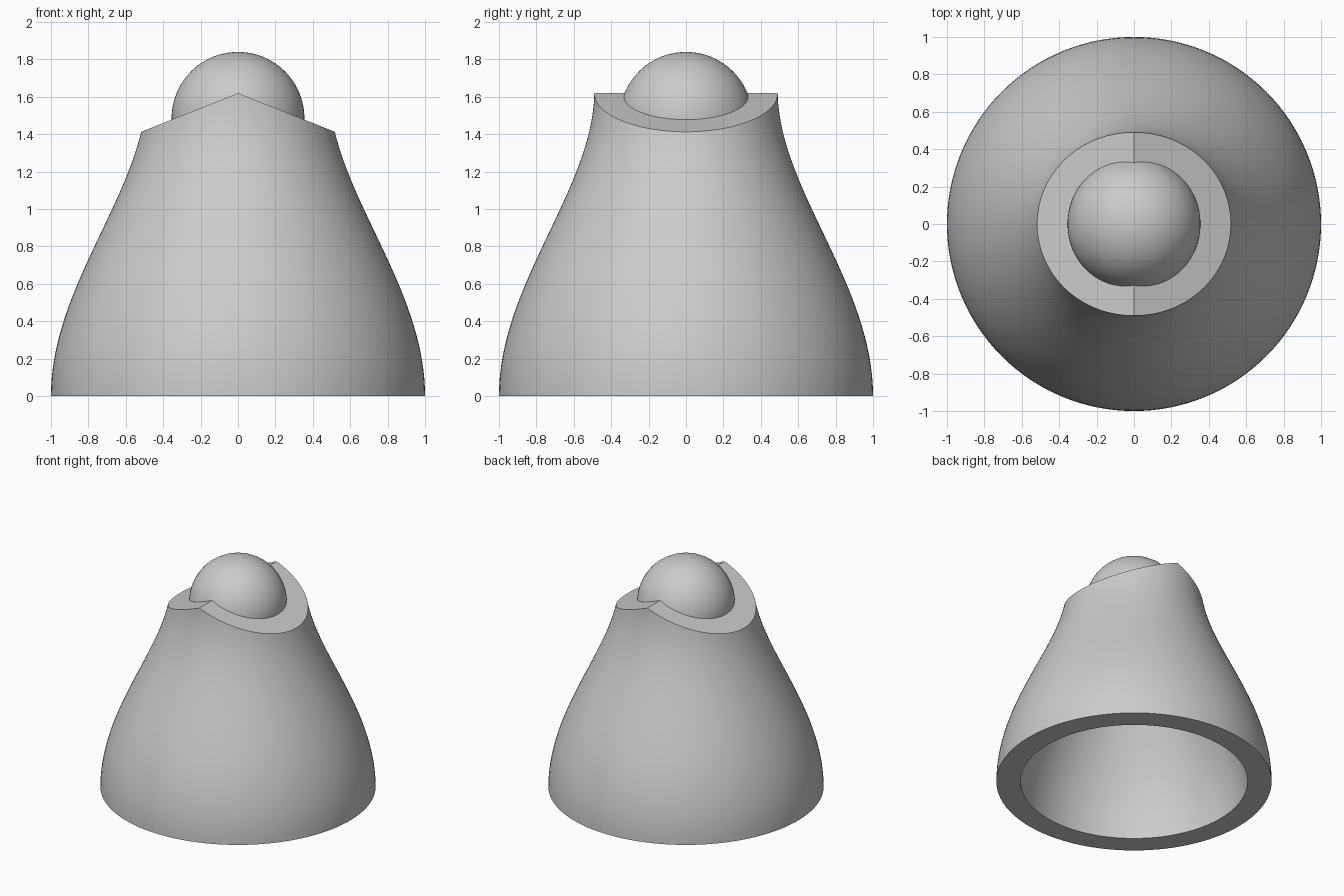
import bpy
import bmesh
from math import cos, sin, pi, radians

if "Cube" in bpy.data.objects:
    bpy.data.objects.remove(bpy.data.objects["Cube"])

COLUMNS, ROWS = 128, 32
WALL = 0.175
RIDGE, PITCH = 1.62, 0.4

grey = bpy.data.materials.new("light grey")
grey.use_nodes = True
colour = (0.6, 0.6, 0.6, 1)
grey.diffuse_color = colour
grey.node_tree.nodes["Principled BSDF"].inputs["Base Color"].default_value = colour


def finish(bm, name):
    bmesh.ops.recalc_face_normals(bm, faces=bm.faces)
    mesh = bpy.data.meshes.new(name)
    bm.to_mesh(mesh)
    bm.free()
    mesh.materials.append(grey)
    obj = bpy.data.objects.new(name, mesh)
    bpy.context.collection.objects.link(obj)
    bpy.ops.object.select_all(action="DESELECT")
    obj.select_set(True)
    bpy.context.view_layer.objects.active = obj
    bpy.ops.object.shade_smooth_by_angle(angle=radians(20))
    return obj


def bell(t):
    """Radius and height along the bell curve."""
    s = 1 - t
    weights = (s ** 3, 3 * s * s * t, 3 * s * t * t, t ** 3)
    points = ((1, 0), (1, 0.6), (0.5, 1.1), (0.49, RIDGE))
    return [sum(w * p[i] for w, p in zip(weights, points)) for i in (0, 1)]


def roof_limit(angle, inset):
    """Curve position where the wall meets the pitched top."""
    low, high = 0.0, 1.0
    for _ in range(40):
        mid = (low + high) / 2
        r, z = bell(mid)
        if z < RIDGE - PITCH * abs((r - inset) * cos(angle)):
            low = mid
        else:
            high = mid
    return low


# Hollow bell body with a pitched top: outer wall up, inner wall down
bm = bmesh.new()
columns = []
for c in range(COLUMNS):
    angle = 2 * pi * c / COLUMNS
    column = []
    for inset in (0, WALL):
        end = roof_limit(angle, inset)
        wall = []
        for k in range(ROWS + 1):
            r, z = bell(end * k / ROWS)
            wall.append(bm.verts.new(((r - inset) * cos(angle), (r - inset) * sin(angle), z)))
        column += wall[::-1] if inset else wall
    columns.append(column)
for c, a in enumerate(columns):
    b = columns[(c + 1) % COLUMNS]
    for k in range(len(a)):
        n = (k + 1) % len(a)
        bm.faces.new((a[k], b[k], b[n], a[n]))
finish(bm, "bell_body")

# Ball seated in the top opening
bm = bmesh.new()
bmesh.ops.create_uvsphere(bm, u_segments=96, v_segments=48, radius=0.355)
finish(bm, "ball").location.z = 1.485
